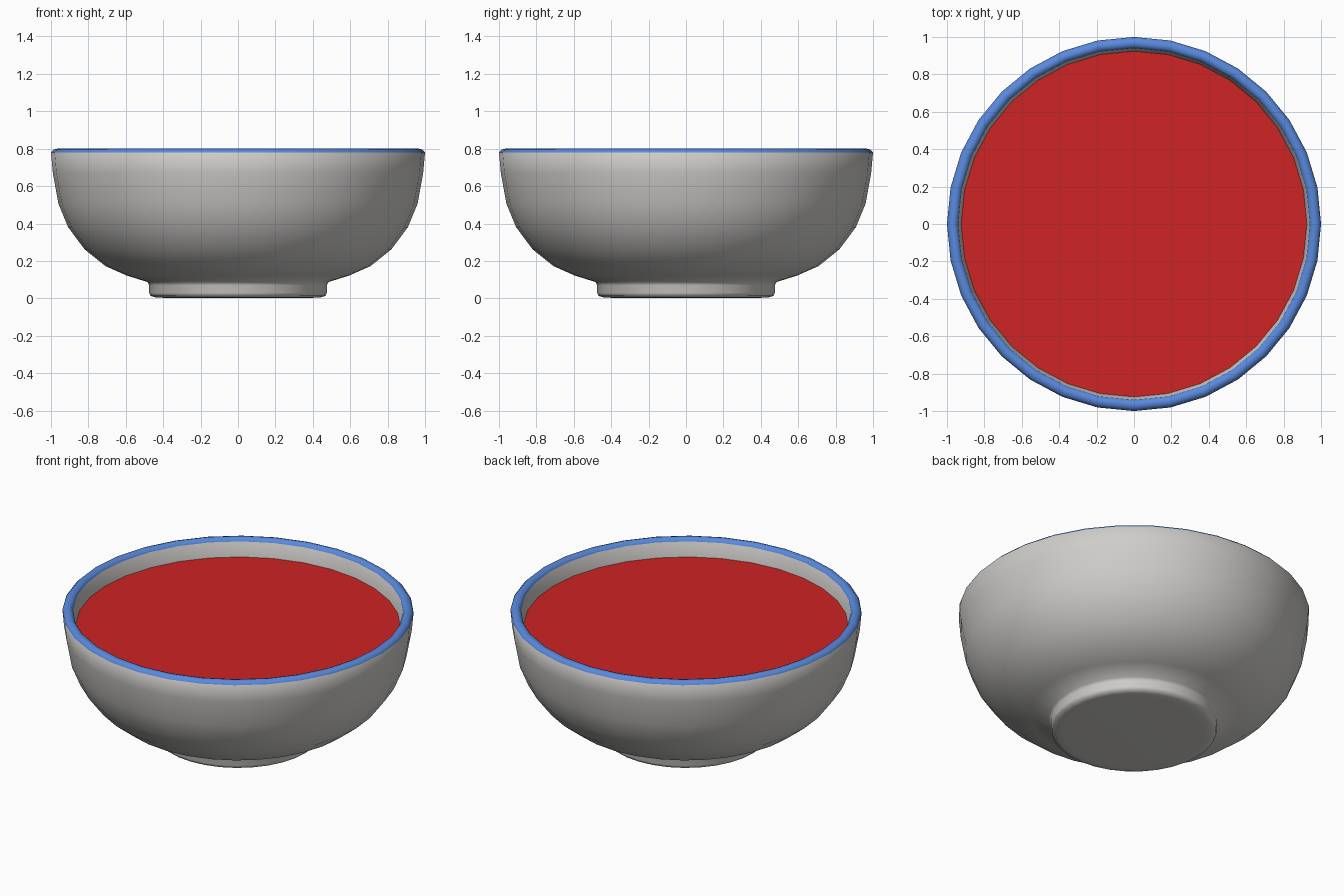
import bpy, bmesh, math

if "Cube" in bpy.data.objects:
    bpy.data.objects.remove(bpy.data.objects["Cube"])

SEG = 32


def material(name, rgb):
    m = bpy.data.materials.new(name)
    m.diffuse_color = (*rgb, 1)
    m.use_nodes = True
    m.node_tree.nodes["Principled BSDF"].inputs["Base Color"].default_value = m.diffuse_color
    return m


ceramic = material("warm_grey_ceramic", (0.62, 0.61, 0.59))
blue = material("blue_glaze", (0.10, 0.25, 0.72))
red = material("red_soup", (0.62, 0.017, 0.017))


def lathe(name, profile, mat, angle=40):
    """Revolve (radius, z) points around z; radius 0 makes a pole."""
    bm = bmesh.new()
    rings = []
    for r, z in profile:
        if r == 0:
            rings.append([bm.verts.new((0, 0, z))] * SEG)
        else:
            rings.append([bm.verts.new((r * math.cos(2 * math.pi * i / SEG),
                                        r * math.sin(2 * math.pi * i / SEG), z))
                          for i in range(SEG)])
    for a, b in zip(rings, rings[1:]):
        for i in range(SEG):
            j = (i + 1) % SEG
            quad = [a[i], a[j], b[j], b[i]]
            bm.faces.new(list(dict.fromkeys(quad)))
    me = bpy.data.meshes.new(name)
    bm.to_mesh(me)
    bm.free()
    me.materials.append(mat)
    ob = bpy.data.objects.new(name, me)
    bpy.context.collection.objects.link(ob)
    bpy.context.view_layer.objects.active = ob
    ob.select_set(True)
    bpy.ops.object.shade_smooth_by_angle(angle=math.radians(angle))
    ob.select_set(False)
    return ob


# Bowl: foot, outer wall, rounded rim, inner wall
bowl = lathe("bowl", [
    (0, 0.005), (0.40, 0.003), (0.44, 0.005), (0.468, 0.013), (0.475, 0.03),
    (0.475, 0.07), (0.483, 0.087), (0.595, 0.122), (0.708, 0.172),
    (0.82, 0.262), (0.908, 0.38), (0.96, 0.505), (0.99, 0.67), (1.0, 0.78),
    (0.985, 0.795), (0.968, 0.80), (0.95, 0.795), (0.94, 0.78),
    (0.925, 0.69), (0.895, 0.53), (0.84, 0.41), (0.76, 0.31),
    (0.65, 0.23), (0.50, 0.17), (0, 0.14)], ceramic, 60)

# Blue glaze on the rim faces
bowl.data.materials.append(blue)
for p in bowl.data.polygons:
    if p.center.z > 0.781:
        p.material_index = 1

# Flat soup surface
lathe("soup", [(0.924, 0.69), (0, 0.69)], red)
